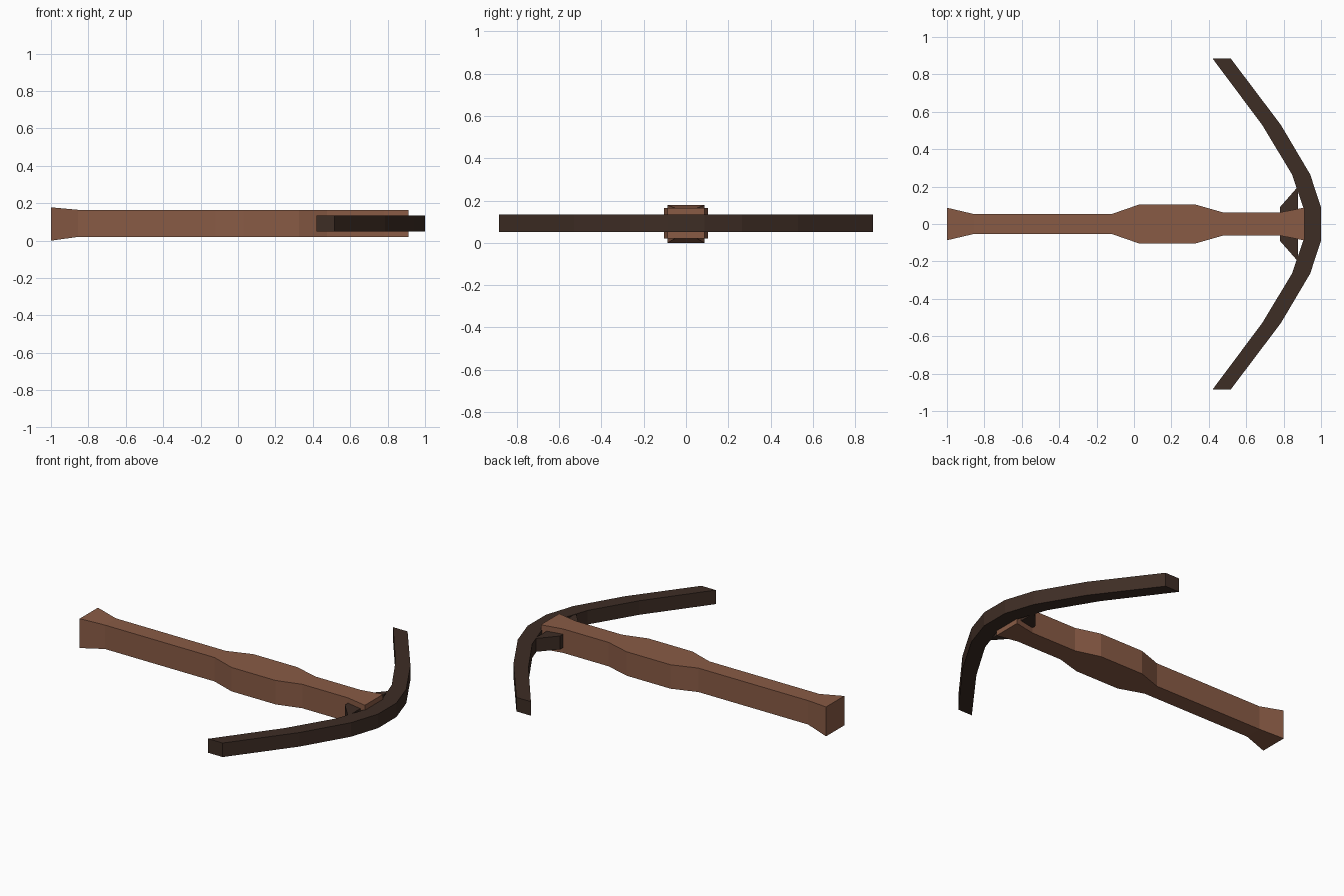
import bpy, bmesh

if "Cube" in bpy.data.objects:
    bpy.data.objects.remove(bpy.data.objects["Cube"])


def material(name, rgb):
    m = bpy.data.materials.new(name)
    m.diffuse_color = (*rgb, 1)
    m.use_nodes = True
    m.node_tree.nodes["Principled BSDF"].inputs["Base Color"].default_value = m.diffuse_color
    return m


wood = material("wood", (0.25, 0.105, 0.06))
dark_wood = material("dark_wood", (0.048, 0.026, 0.018))


def loft(name, rings, mat):
    """Skin a row of four-cornered rings and cap both ends."""
    bm = bmesh.new()
    loops = [[bm.verts.new(p) for p in ring] for ring in rings]
    for a, b in zip(loops, loops[1:]):
        for i in range(4):
            j = (i + 1) % 4
            bm.faces.new((a[i], a[j], b[j], b[i]))
    bm.faces.new(loops[0])
    bm.faces.new(loops[-1])
    bmesh.ops.recalc_face_normals(bm, faces=bm.faces)
    mesh = bpy.data.meshes.new(name)
    bm.to_mesh(mesh)
    bm.free()
    mesh.materials.append(mat)
    obj = bpy.data.objects.new(name, mesh)
    bpy.context.collection.objects.link(obj)
    return obj


# Stock: x, half width, bottom z, top z
low, high = 0.02, 0.165
stations = [(-1, 0.087, 0.0, 0.178), (-0.855, 0.053, low, high),
            (-0.12, 0.053, low, high), (0.03, 0.105, low, high),
            (0.325, 0.105, low, high), (0.475, 0.062, low, high),
            (0.78, 0.062, low, high), (0.912, 0.088, low, high)]
loft("stock", [[(x, -w, b), (x, w, b), (x, w, t), (x, -w, t)]
               for x, w, b, t in stations], wood)

# Bow: half path as inner x, outer x, y; mirrored to the other side
half = [(0.42, 0.517, 0.885), (0.685, 0.785, 0.53),
        (0.845, 0.942, 0.265), (0.905, 1.0, 0.088)]
path = half + [(i, o, -y) for i, o, y in reversed(half)]
loft("bow", [[(i, y, 0.05), (o, y, 0.05), (o, y, 0.135), (i, y, 0.135)]
             for i, o, y in path], dark_wood)

# Brace: wedge block through the stock, widening towards the bow
loft("bow_brace", [[(x, -w, 0.052), (x, w, 0.052), (x, w, 0.133), (x, -w, 0.133)]
                   for x, w in ((0.78, 0.09), (0.877, 0.2))], dark_wood)
